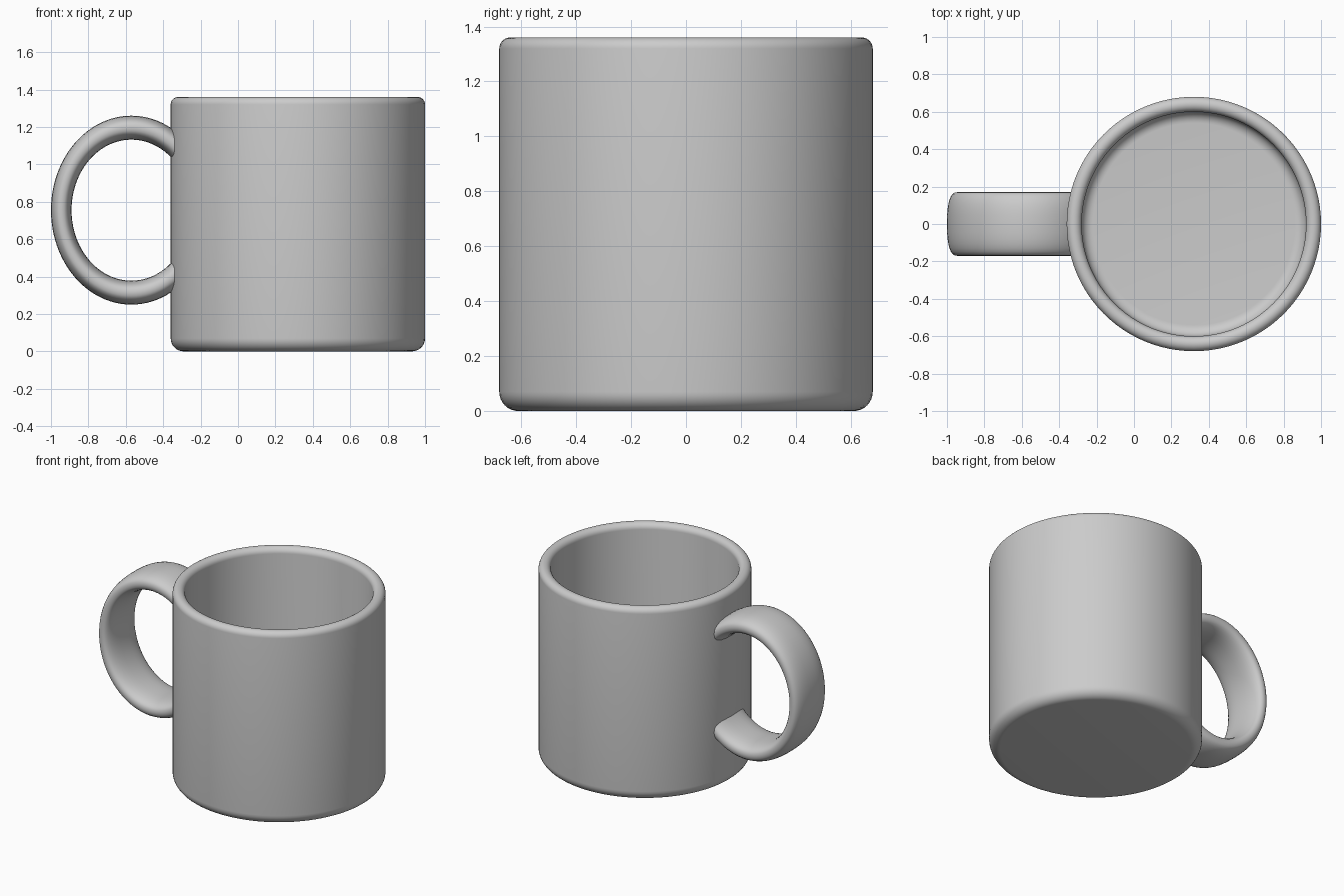
import bpy, bmesh
from math import sin, cos, pi, copysign, radians
from mathutils import Vector

default = bpy.data.objects.get("Cube")
if default:
    bpy.data.objects.remove(default)

# One glaze colour for the whole mug
glaze = bpy.data.materials.new("grey glaze")
glaze.use_nodes = True
grey = (0.6, 0.6, 0.6, 1)
glaze.diffuse_color = grey
glaze.node_tree.nodes["Principled BSDF"].inputs["Base Color"].default_value = grey

CENTRE_X, RADIUS, HEIGHT, WALL = 0.32, 0.68, 1.36, 0.08


def finish(bm, name):
    bmesh.ops.recalc_face_normals(bm, faces=bm.faces)
    mesh = bpy.data.meshes.new(name)
    bm.to_mesh(mesh)
    bm.free()
    mesh.materials.append(glaze)
    obj = bpy.data.objects.new(name, mesh)
    bpy.context.collection.objects.link(obj)
    bpy.ops.object.select_all(action="DESELECT")
    obj.select_set(True)
    bpy.context.view_layer.objects.active = obj
    bpy.ops.object.shade_smooth_by_angle(angle=radians(40))


def arc(cx, cz, r, start, end, steps=8):
    angles = [radians(start + (end - start) * i / steps) for i in range(steps + 1)]
    return [(cx + r * cos(a), cz + r * sin(a)) for a in angles]


# Cup body: one lathed profile from the base, over the rim, to the inner floor
foot, fillet, rim, inner = 0.07, 0.06, WALL / 2, RADIUS - WALL
profile = [(0, 0)]
profile += arc(RADIUS - foot, foot, foot, -90, 0)
profile += arc(RADIUS - rim, HEIGHT - rim, rim, 0, 180, 14)
profile += arc(inner - fillet, WALL + fillet, fillet, 0, -90)
profile += [(0, WALL)]

bm = bmesh.new()
verts = [bm.verts.new((CENTRE_X + r, 0, z)) for r, z in profile]
edges = [bm.edges.new(pair) for pair in zip(verts, verts[1:])]
bmesh.ops.spin(bm, geom=verts + edges, cent=(CENTRE_X, 0, 0), axis=(0, 0, 1),
               angle=2 * pi, steps=96)
bmesh.ops.remove_doubles(bm, verts=bm.verts, dist=0.0005)
finish(bm, "cup_body")

# Handle: a wide rounded band swept around an oval, trimmed inside the cup wall
RING, SECTION = 96, 32


def rounded(value):
    return copysign(abs(value) ** 0.8, value)


bm = bmesh.new()
loops = []
for i in range(RING):
    t = 2 * pi * i / RING
    loop = []
    for j in range(SECTION):
        s = 2 * pi * j / SECTION
        out, side = rounded(cos(s)), rounded(sin(s))
        loop.append(bm.verts.new((-0.57 + cos(t) * (0.375 + 0.055 * out),
                                  0.17 * side,
                                  0.755 + sin(t) * (0.441 + 0.064 * out))))
    loops.append(loop)
for i in range(RING):
    a, b = loops[i], loops[(i + 1) % RING]
    for j in range(SECTION):
        k = (j + 1) % SECTION
        bm.faces.new((a[j], a[k], b[k], b[j]))
bmesh.ops.bisect_plane(bm, geom=bm.verts[:] + bm.edges[:] + bm.faces[:],
                       plane_co=Vector((-0.31, 0, 0)), plane_no=Vector((1, 0, 0)),
                       clear_outer=True)
bmesh.ops.holes_fill(bm, edges=[e for e in bm.edges if e.is_boundary], sides=0)
finish(bm, "handle")
